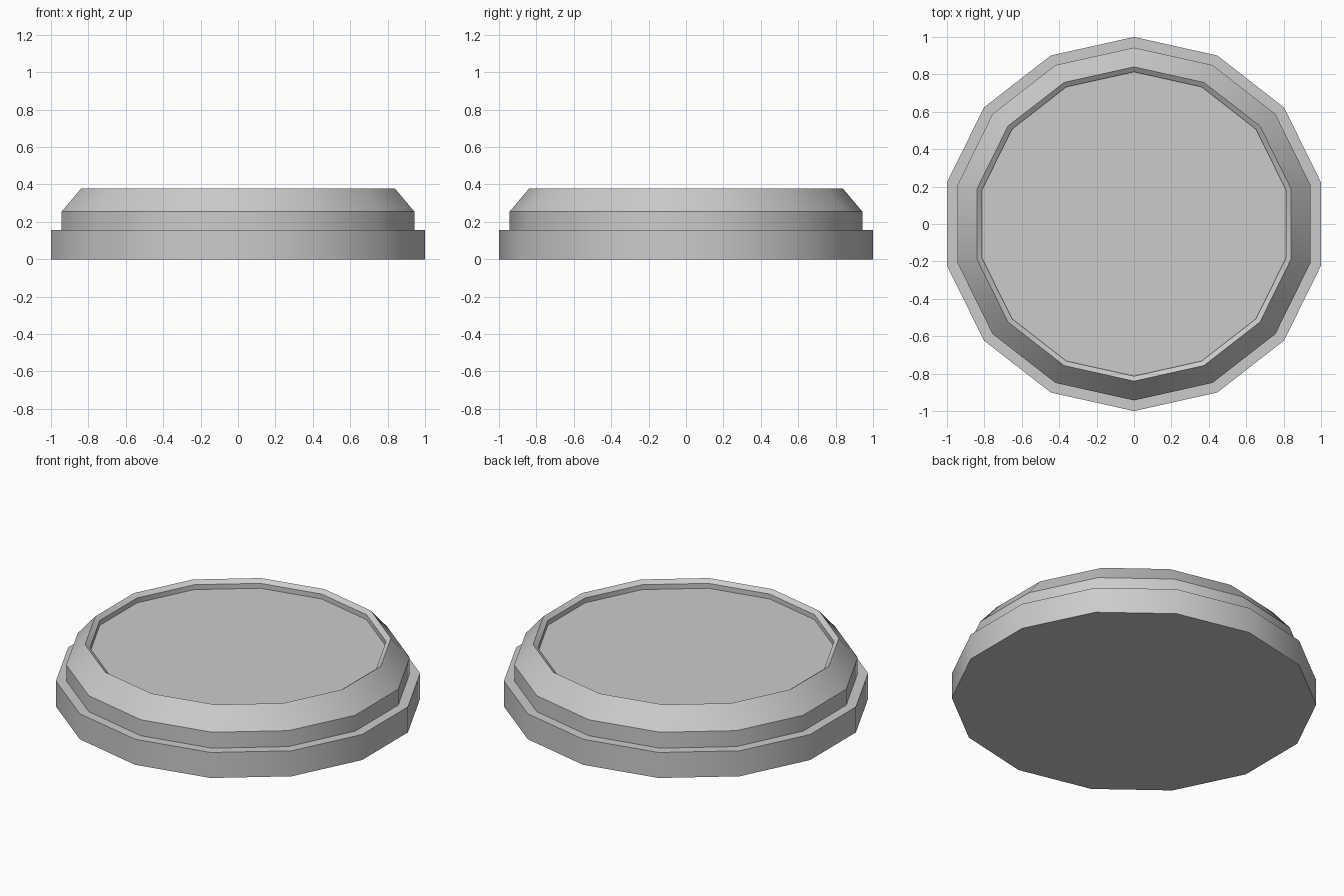
import bpy, bmesh, math

if "Cube" in bpy.data.objects:
    bpy.data.objects.remove(bpy.data.objects["Cube"])

SIDES = 14
# the flat-sided left and right are stretched so width equals depth
X_STRETCH = 1 / math.cos(math.pi / SIDES)

# (radius, height) from the underside up and into the recess
PROFILE = [
    (1.00, 0.0), (1.00, 0.157),        # base flange
    (0.943, 0.157), (0.943, 0.255),    # upright collar
    (0.84, 0.377),                     # chamfer up to the rim
    (0.813, 0.357), (0.813, 0.327),    # inner bevel and recess wall
]


def lathe(name, profile, sides):
    """Turn a profile round z, capped at both ends."""
    bm = bmesh.new()
    rings = []
    for r, z in profile:
        ring = []
        for i in range(sides):
            a = math.pi / 2 + math.tau * i / sides
            ring.append(bm.verts.new((r * math.cos(a) * X_STRETCH, r * math.sin(a), z)))
        rings.append(ring)
    for low, high in zip(rings, rings[1:]):
        for i in range(sides):
            j = (i + 1) % sides
            bm.faces.new((low[i], low[j], high[j], high[i]))
    bm.faces.new(rings[0][::-1])   # underside
    bm.faces.new(rings[-1])        # recess floor
    bmesh.ops.recalc_face_normals(bm, faces=bm.faces)
    mesh = bpy.data.meshes.new(name)
    bm.to_mesh(mesh)
    bm.free()
    obj = bpy.data.objects.new(name, mesh)
    bpy.context.collection.objects.link(obj)
    return obj


# Stepped round pedestal, smooth around and sharp between steps
base = lathe("round_pedestal", PROFILE, SIDES)
bpy.context.view_layer.objects.active = base
base.select_set(True)
bpy.ops.object.shade_smooth_by_angle(angle=math.radians(30))
